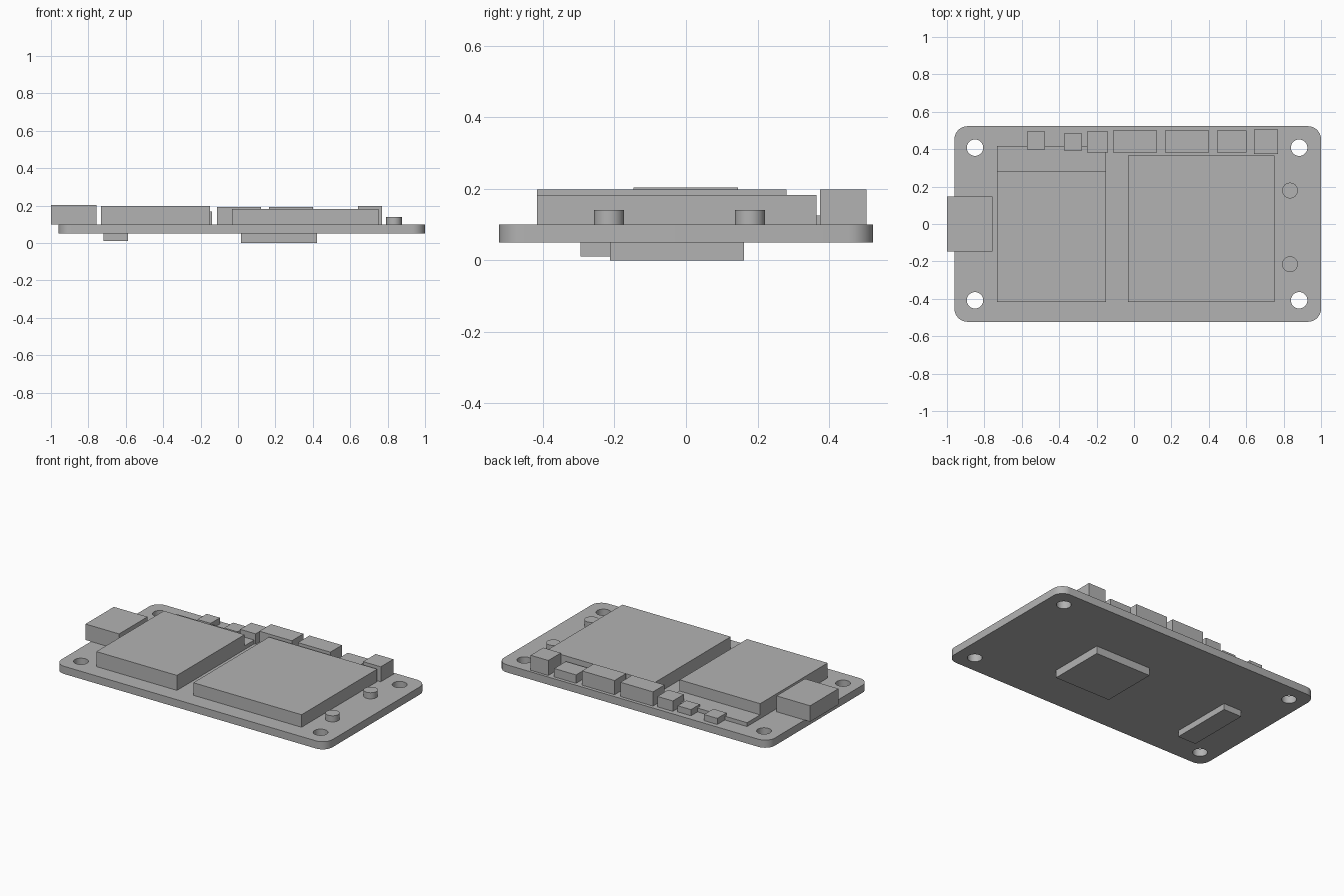
import bpy
import bmesh
from math import radians

cube = bpy.data.objects.get("Cube")
if cube:
    bpy.data.objects.remove(cube, do_unlink=True)

GREY = (0.45, 0.45, 0.45, 1.0)
grey = bpy.data.materials.new("plain_grey")
grey.use_nodes = True
grey.diffuse_color = GREY
grey.node_tree.nodes["Principled BSDF"].inputs["Base Color"].default_value = GREY

BOTTOM, TOP = 0.05, 0.10  # faces of the board


def finish(name, bm):
    mesh = bpy.data.meshes.new(name)
    bm.to_mesh(mesh)
    bm.free()
    mesh.materials.append(grey)
    obj = bpy.data.objects.new(name, mesh)
    bpy.context.collection.objects.link(obj)
    return obj


def box(name, x, y, z, corner=0.0):
    """Box from (min, max) ranges, with optional rounded upright edges."""
    bm = bmesh.new()
    bmesh.ops.create_cube(bm, size=1)
    for v in bm.verts:
        for axis, (lo, hi) in enumerate((x, y, z)):
            v.co[axis] = hi if v.co[axis] > 0 else lo
    if corner:
        upright = [e for e in bm.edges if abs(e.verts[0].co.z - e.verts[1].co.z) > 0.01]
        bmesh.ops.bevel(bm, geom=upright, offset=corner, segments=8,
                        profile=0.5, affect='EDGES')
    return finish(name, bm)


def cylinder(name, x, y, radius, z):
    bm = bmesh.new()
    bmesh.ops.create_cone(bm, cap_ends=True, segments=32, radius1=radius,
                          radius2=radius, depth=z[1] - z[0])
    bmesh.ops.translate(bm, verts=bm.verts, vec=(x, y, (z[0] + z[1]) / 2))
    return finish(name, bm)


def smooth(obj):
    bpy.ops.object.select_all(action='DESELECT')
    obj.select_set(True)
    bpy.context.view_layer.objects.active = obj
    bpy.ops.object.shade_smooth_by_angle(angle=radians(30))


# Circuit board with rounded corners and four mounting holes
board = box("circuit_board", (-0.96, 1.0), (-0.523, 0.523), (BOTTOM, TOP), corner=0.07)
bpy.context.view_layer.objects.active = board
for x in (-0.85, 0.883):
    for y in (-0.408, 0.408):
        cutter = cylinder("hole_cutter", x, y, 0.044, (0.0, 0.2))
        cutter.hide_render = True
        cut = board.modifiers.new("mounting_hole", 'BOOLEAN')
        cut.operation = 'DIFFERENCE'
        cut.solver = 'EXACT'
        cut.object = cutter
        bpy.ops.object.modifier_apply(modifier=cut.name)
        bpy.data.objects.remove(cutter, do_unlink=True)
smooth(board)

# Large modules on the top face
box("edge_connector", (-1.0, -0.757), (-0.147, 0.146), (TOP, 0.204))
box("left_module_base", (-0.733, -0.15), (-0.416, 0.416), (TOP, 0.125))
box("left_module", (-0.733, -0.15), (-0.416, 0.281), (TOP, 0.198))
box("right_module", (-0.032, 0.751), (-0.416, 0.365), (TOP, 0.182))

# Row of small parts along the back edge: name, x range, y range, top height
back_row = [
    ("small_chip_1", (-0.572, -0.476), (0.398, 0.494), 0.14),
    ("small_chip_2", (-0.374, -0.278), (0.392, 0.483), 0.14),
    ("small_chip_3", (-0.251, -0.139), (0.381, 0.494), 0.168),
    ("socket_1", (-0.112, 0.123), (0.381, 0.501), 0.193),
    ("socket_2", (0.166, 0.401), (0.381, 0.501), 0.193),
    ("socket_3", (0.444, 0.602), (0.381, 0.501), 0.155),
    ("corner_block", (0.642, 0.77), (0.375, 0.505), 0.198),
]
for name, x, y, height in back_row:
    box(name, x, y, (TOP, height))

# Round push buttons
for name, y in (("front_button", -0.215), ("back_button", 0.179)):
    smooth(cylinder(name, 0.834, y, 0.042, (TOP, 0.14)))

# Parts on the underside
box("underside_chip", (0.016, 0.422), (-0.213, 0.162), (0.0, BOTTOM))
box("underside_strip", (-0.72, -0.588), (-0.295, 0.125), (0.01, BOTTOM))
